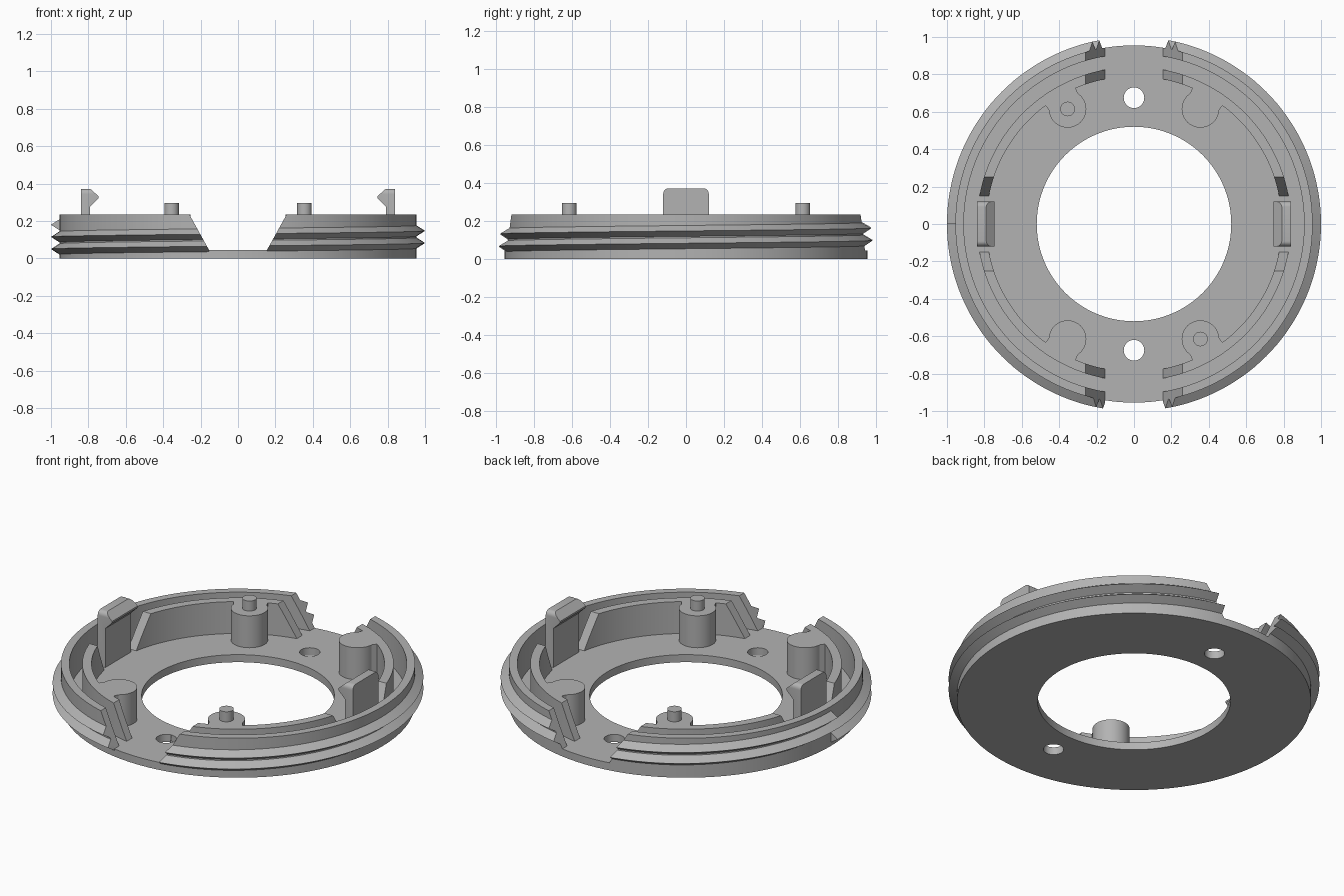
import bpy, bmesh, math
from mathutils import Vector

if "Cube" in bpy.data.objects:
    bpy.data.objects.remove(bpy.data.objects["Cube"])

mat = bpy.data.materials.new("grey plastic")
mat.diffuse_color = (0.45, 0.45, 0.45, 1)
mat.use_nodes = True
mat.node_tree.nodes["Principled BSDF"].inputs["Base Color"].default_value = mat.diffuse_color
SEG = 144
FLOOR, TOP = 0.045, 0.235


def finish(name, bm):
    bmesh.ops.recalc_face_normals(bm, faces=bm.faces)
    me = bpy.data.meshes.new(name)
    bm.to_mesh(me)
    bm.free()
    ob = bpy.data.objects.new(name, me)
    bpy.context.collection.objects.link(ob)
    me.materials.append(mat)
    return ob


def activate(ob):
    bpy.ops.object.select_all(action='DESELECT')
    ob.select_set(True)
    bpy.context.view_layer.objects.active = ob


def smooth(ob):
    activate(ob)
    bpy.ops.object.shade_smooth_by_angle(angle=math.radians(30))


def boolean(ob, cutter, op='DIFFERENCE'):
    activate(ob)
    m = ob.modifiers.new("cut", 'BOOLEAN')
    m.operation, m.solver, m.object = op, 'EXACT', cutter
    bpy.ops.object.modifier_apply(modifier=m.name)


def remove(ob):
    bpy.data.objects.remove(ob, do_unlink=True)


def prism(name, pts, axis, lo, hi):
    """Extrude a 2D outline along an axis."""
    def place(p, h):
        return {'x': (h, p[0], p[1]), 'y': (p[0], h, p[1]), 'z': (p[0], p[1], h)}[axis]
    bm = bmesh.new()
    a = [bm.verts.new(place(p, lo)) for p in pts]
    b = [bm.verts.new(place(p, hi)) for p in pts]
    bm.faces.new(a)
    bm.faces.new(b)
    n = len(pts)
    for i in range(n):
        j = (i + 1) % n
        bm.faces.new((a[i], a[j], b[j], b[i]))
    return finish(name, bm)


def disc(cx, cy, r, n=40):
    return [(cx + r * math.cos(2 * math.pi * i / n), cy + r * math.sin(2 * math.pi * i / n))
            for i in range(n)]


def ring(name, r0, r1, z0, z1):
    bm = bmesh.new()
    loops = []
    for i in range(SEG):
        t = 2 * math.pi * i / SEG
        loops.append([bm.verts.new((r * math.cos(t), r * math.sin(t), z))
                      for r, z in ((r0, z0), (r1, z0), (r1, z1), (r0, z1))])
    for i in range(SEG):
        a, b = loops[i], loops[(i + 1) % SEG]
        for k in range(4):
            m = (k + 1) % 4
            bm.faces.new((a[k], b[k], b[m], a[m]))
    return finish(name, bm)


# base plate with two screw holes
plate = ring("base_plate", 0.52, 0.955, 0, FLOOR)
for s in (-1, 1):
    c = prism("hole_cutter", disc(0, s * 0.675, 0.055), 'z', -0.1, 0.1)
    boolean(plate, c)
    remove(c)

# double wall
outer = ring("outer_wall", 0.91, 0.955, FLOOR, TOP)
inner = ring("inner_wall", 0.79, 0.84, FLOOR, TOP)

# two-turn helical thread, triangular section
bm = bmesh.new()
rows = []
steps = 2 * SEG
for i in range(steps + 1):
    t = math.pi + 4 * math.pi * i / steps
    z = 0.05 + 0.13 * i / steps
    rows.append([bm.verts.new((r * math.cos(t), r * math.sin(t), z + dz))
                 for r, dz in ((0.95, -0.032), (1.0, 0), (0.95, 0.032))])
for a, b in zip(rows, rows[1:]):
    for k in range(3):
        m = (k + 1) % 3
        bm.faces.new((a[k], b[k], b[m], a[m]))
bm.faces.new(rows[0])
bm.faces.new(rows[-1])
thread = finish("screw_thread", bm)

# sloped notch through front and back
notch = prism("notch_cutter", [(-0.155, -0.1), (0.155, -0.1), (0.155, FLOOR), (0.296, 0.3),
                               (-0.296, 0.3), (-0.155, FLOOR)], 'y', -1.2, 1.2)
for ob in (outer, inner, thread):
    boolean(ob, notch)
remove(notch)

# sloped gaps in the inner wall around the clips
for s in (-1, 1):
    gap = prism("gap_cutter", [(-0.15, -0.1), (0.15, -0.1), (0.15, FLOOR), (0.285, 0.3),
                               (-0.285, 0.3), (-0.15, FLOOR)], 'x', s * 0.7, s * 0.88)
    boolean(inner, gap)
    remove(gap)

# hooked snap clips with rounded top corners
R, W, H = 0.028, 0.12, 0.372
arc = [(W - R + R * math.cos(a), H - R + R * math.sin(a))
       for a in (math.pi / 2 * i / 6 for i in range(7))]
outline = [(-W, FLOOR), (W, FLOOR)] + arc + [(-y, z) for y, z in reversed(arc)]
hook = [(0.84, 0.0), (0.84, 0.4), (0.79, 0.4), (0.79, H), (0.745, 0.332), (0.745, 0.322),
        (0.79, 0.277), (0.79, 0.0)]
clips = []
for s, side in ((-1, "left"), (1, "right")):
    clip = prism(side + "_clip", outline, 'x', s * 0.7, s * 0.9)
    c = prism("clip_cutter", [(s * x, z) for x, z in hook], 'y', -0.3, 0.3)
    boolean(clip, c, 'INTERSECT')
    remove(c)
    clips.append(clip)

# four round bosses joined to the inner wall, two carrying pins
parts = [plate, outer, inner, thread] + clips
for sx in (-1, 1):
    for sy in (-1, 1):
        cx, cy = sx * 0.355, sy * 0.615
        parts.append(prism("boss", disc(cx, cy, 0.1), 'z', FLOOR, TOP))
        d = Vector((cx, cy)).normalized()
        n = Vector((-d.y, d.x))
        neck = [d * 0.71 + n * 0.085, d * 0.71 - n * 0.085,
                d * 0.805 - n * 0.095, d * 0.805 + n * 0.095]
        parts.append(prism("boss_neck", [tuple(p) for p in neck], 'z', FLOOR, TOP))
        if sx != sy:
            parts.append(prism("locating_pin", disc(cx, cy, 0.039, 32), 'z', TOP, 0.295))

for ob in parts:
    smooth(ob)
